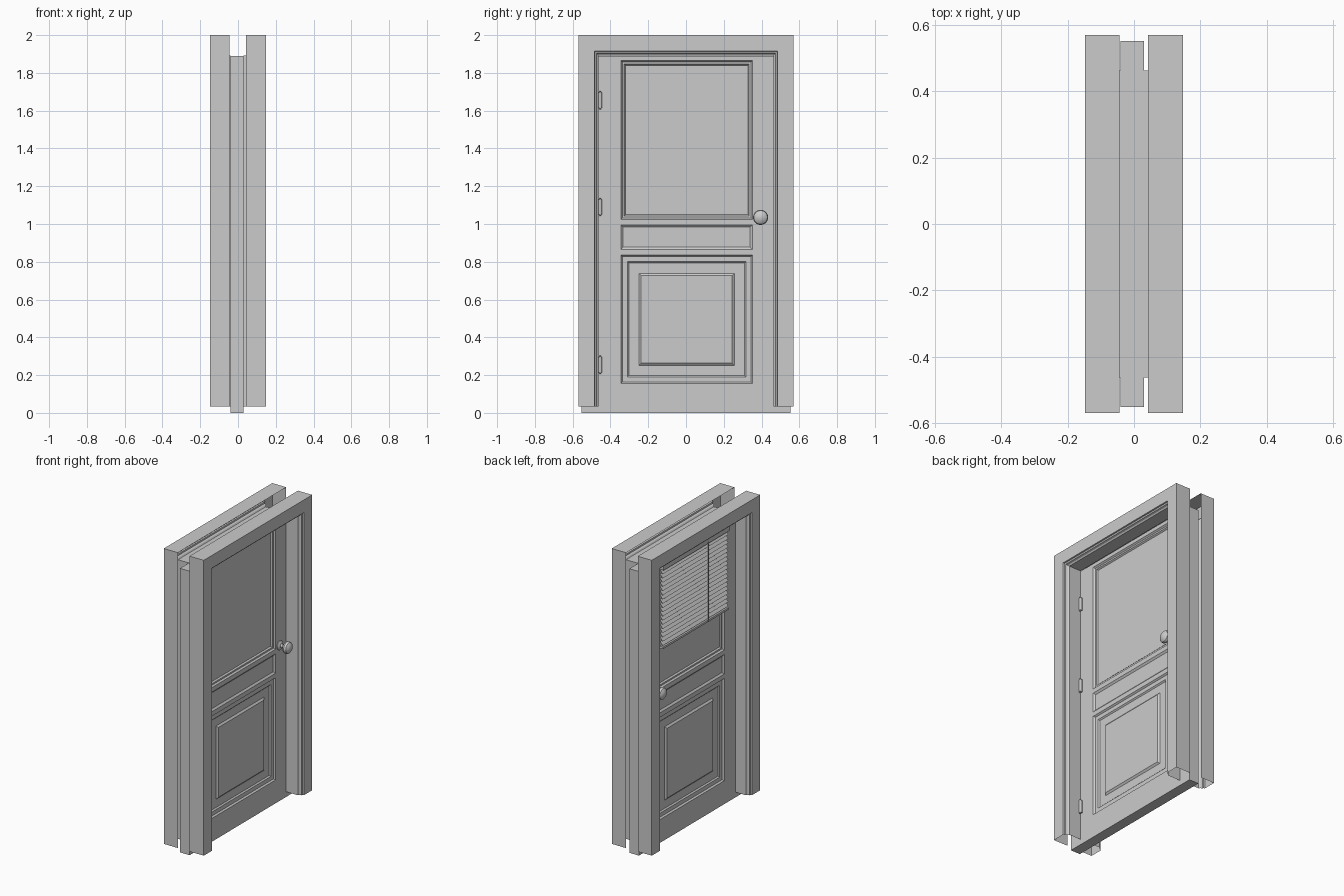
import bpy, bmesh, math
from mathutils import Matrix

if "Cube" in bpy.data.objects:
    bpy.data.objects.remove(bpy.data.objects["Cube"])

FRONT, BACK = 0.03, -0.04            # faces of the door slab along x


def finish(name, bm, smooth=False, recalc=True):
    if recalc:
        bmesh.ops.recalc_face_normals(bm, faces=bm.faces)
    me = bpy.data.meshes.new(name)
    bm.to_mesh(me)
    bm.free()
    ob = bpy.data.objects.new(name, me)
    bpy.context.collection.objects.link(ob)
    if smooth:
        bpy.context.view_layer.objects.active = ob
        ob.select_set(True)
        bpy.ops.object.shade_smooth_by_angle(angle=math.radians(35))
        ob.select_set(False)
    return ob


def add_box(bm, size, loc, tilt=0.0):
    m = (Matrix.Translation(loc) @ Matrix.Rotation(tilt, 4, 'Y')
         @ Matrix.Diagonal((*size, 1)))
    bmesh.ops.create_cube(bm, size=1, matrix=m)


def add_cylinder(bm, r, h, loc, sides=12):
    bmesh.ops.create_cone(bm, cap_ends=True, segments=sides, radius1=r, radius2=r,
                          depth=h, matrix=Matrix.Translation(loc))


# door slab: both faces are a grid, with stepped panels in three of the cells
YS = [-0.552, -0.345, 0.352, 0.552]
ZS = [0, 0.155, 0.835, 0.865, 0.995, 1.025, 1.865, 1.89]
# steps are (inset from the cell edge, depth below the face)
PANELS = {
    1: [(0, 0), (0.008, 0.010), (0.034, 0.010), (0.042, 0.018),
        (0.096, 0.018), (0.108, 0.008)],
    3: [(0, 0), (0.012, 0.010)],
    5: [(0, 0), (0.008, 0.010), (0.018, 0.010), (0.025, 0.020)],
}


def rect(bm, x, y0, y1, z0, z1):
    return [bm.verts.new(p) for p in
            ((x, y0, z0), (x, y1, z0), (x, y1, z1), (x, y0, z1))]


bm = bmesh.new()
for x, s in ((FRONT, 1), (BACK, -1)):
    for i in range(3):
        for j in range(7):
            y0, y1, z0, z1 = YS[i], YS[i + 1], ZS[j], ZS[j + 1]
            if i != 1 or j not in PANELS:
                bm.faces.new(rect(bm, x, y0, y1, z0, z1))
                continue
            rings = [rect(bm, x - s * d, y0 + t, y1 - t, z0 + t, z1 - t)
                     for t, d in PANELS[j]]
            for a, b in zip(rings, rings[1:]):
                for k in range(4):
                    n = (k + 1) % 4
                    bm.faces.new((a[k], a[n], b[n], b[k]))
            bm.faces.new(rings[-1])
bmesh.ops.remove_doubles(bm, verts=bm.verts, dist=1e-5)
rim = [e for e in bm.edges if e.is_boundary]
bmesh.ops.bridge_loops(bm, edges=rim)
bmesh.ops.recalc_face_normals(bm, faces=bm.faces)
bmesh.ops.dissolve_limit(bm, angle_limit=0.01, verts=bm.verts, edges=bm.edges)
finish("door_slab", bm)

# window glass, one pane lying in each recess
glass = bpy.data.materials.new("glass")
glass.diffuse_color = (0.95, 0.95, 0.95, 1)
glass.use_nodes = True
glass.node_tree.nodes["Principled BSDF"].inputs["Base Color"].default_value = glass.diffuse_color
bm = bmesh.new()
add_box(bm, (0.034, 0.645, 0.788), (-0.005, 0.0035, 1.445))
finish("window_glass", bm).data.materials.append(glass)

# casings: an open-backed moulding profile swept up, across and down
MOULD = [(0.085, 0.147), (0.087, 0.138), (0.096, 0.136), (0.100, 0.124), (0.108, 0.118)]


def casing(name, s, back, inner):
    prof = [(0, back), (0, 0.147)] + MOULD + [(0.108, inner)]
    bm = bmesh.new()
    rows = []
    for d, x in prof:
        y, z = 0.57 - d, 2.0 - d
        rows.append([bm.verts.new((s * x, *p)) for p in
                     ((-y, 0.035), (-y, z), (y, z), (y, 0.035))])
    for a, b in zip(rows, rows[1:]):
        for k in range(3):
            f = (a[k], a[k + 1], b[k + 1], b[k])
            bm.faces.new(f if s < 0 else f[::-1])
    finish(name, bm, recalc=False)


casing("casing_front", 1, 0.042, FRONT)
casing("casing_back", -1, 0.044, -BACK)

# door knobs, lathed around x on both faces: (radius, distance from the face)
KNOB = [(0.0, 0.0), (0.030, 0.0), (0.030, 0.005), (0.024, 0.010), (0.012, 0.013),
        (0.012, 0.030), (0.024, 0.036), (0.036, 0.046), (0.040, 0.057),
        (0.036, 0.070), (0.024, 0.079), (0.010, 0.083), (0.0, 0.084)]
for name, x0, s in (("knob_front", FRONT, 1), ("knob_back", BACK, -1)):
    bm = bmesh.new()
    vs = [bm.verts.new((x0 + s * d, 0.395 + r, 1.035)) for r, d in KNOB]
    es = [bm.edges.new(p) for p in zip(vs, vs[1:])]
    bmesh.ops.spin(bm, geom=vs + es, cent=(x0, 0.395, 1.035), axis=(1, 0, 0),
                   angle=2 * math.pi, steps=24, use_duplicate=False)
    bmesh.ops.remove_doubles(bm, verts=bm.verts, dist=1e-5)
    finish(name, bm, smooth=True)

# hinges on the front face: leaf, barrel and two pin caps
for i, z in enumerate((0.255, 1.09, 1.655)):
    bm = bmesh.new()
    add_box(bm, (0.008, 0.014, 0.085), (FRONT + 0.003, -0.452, z))
    add_cylinder(bm, 0.008, 0.082, (FRONT + 0.010, -0.454, z))
    for dz in (-0.044, 0.044):
        add_cylinder(bm, 0.005, 0.008, (FRONT + 0.010, -0.454, z + dz))
    finish(f"hinge_{i + 1}", bm)

# half-lowered blind on the back: head rail, tilted slats, bottom rail, cord
bm = bmesh.new()
add_box(bm, (0.035, 0.69, 0.03), (-0.062, 0.0035, 1.845))
for i in range(18):
    add_box(bm, (0.032, 0.69, 0.002), (-0.062, 0.0035, 1.815 - i * 0.028),
            math.radians(-50))
add_box(bm, (0.026, 0.69, 0.014), (-0.062, 0.0035, 1.312))
finish("window_blind", bm)
bm = bmesh.new()
add_cylinder(bm, 0.003, 0.53, (-0.082, -0.12, 1.575), 8)
finish("blind_cord", bm)
